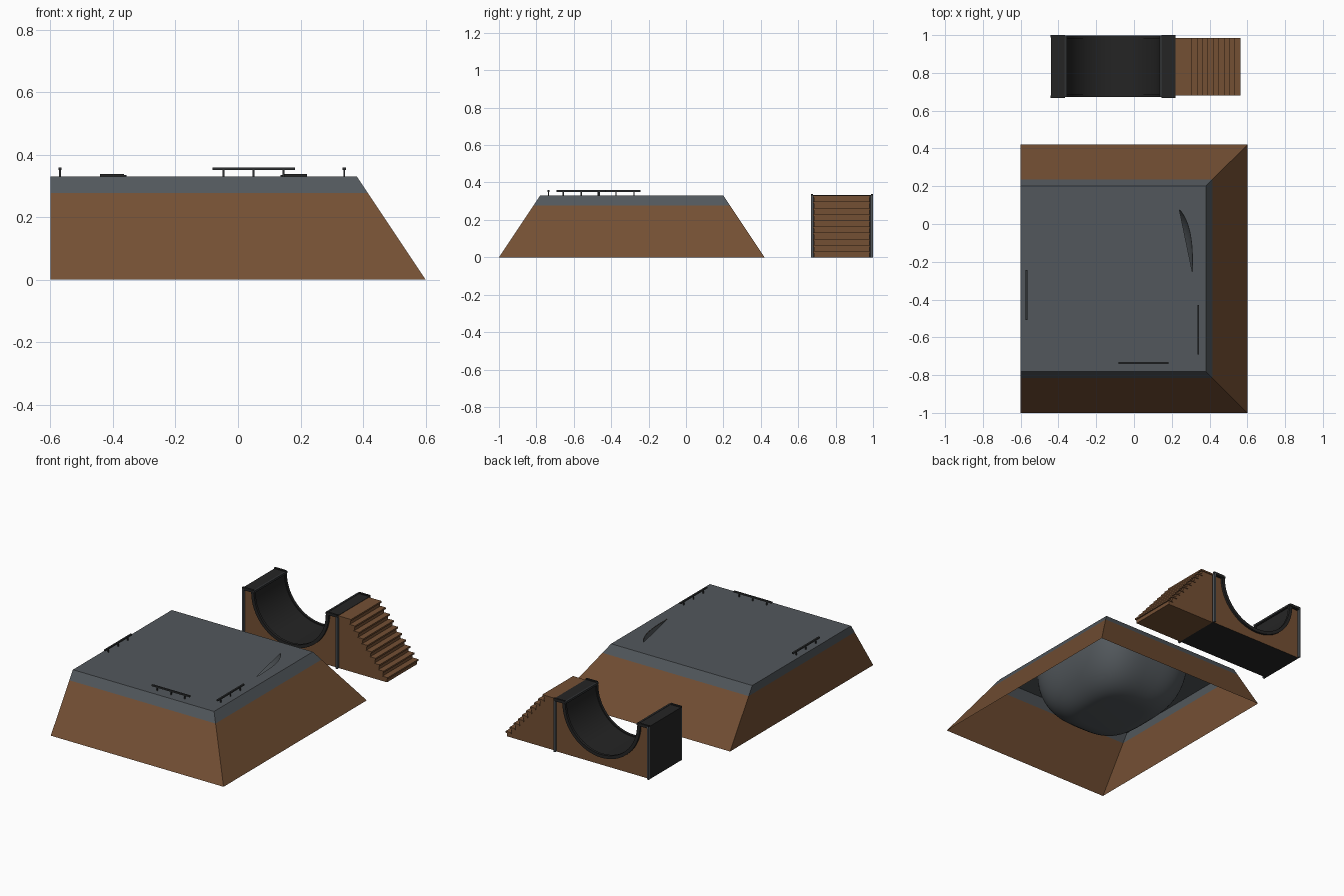
import bpy, bmesh, math

if "Cube" in bpy.data.objects:
    bpy.data.objects.remove(bpy.data.objects["Cube"])

def mat(name, r, g, b):
    m = bpy.data.materials.new(name)
    m.diffuse_color = (r, g, b, 1)
    m.use_nodes = True
    m.node_tree.nodes["Principled BSDF"].inputs["Base Color"].default_value = m.diffuse_color
    return m

WOOD = mat("brown_wood", 0.175, 0.08, 0.034)
CONCRETE = mat("slate_concrete", 0.085, 0.097, 0.107)
BLACK = mat("black_surface", 0.018, 0.018, 0.018)
METAL = mat("dark_metal", 0.03, 0.032, 0.034)

def finish(name, bm, mats, recalc=True, smooth=False):
    if recalc:
        bmesh.ops.recalc_face_normals(bm, faces=bm.faces[:])
    me = bpy.data.meshes.new(name)
    bm.to_mesh(me)
    bm.free()
    for m in mats:
        me.materials.append(m)
    ob = bpy.data.objects.new(name, me)
    bpy.context.collection.objects.link(ob)
    if smooth:
        bpy.context.view_layer.objects.active = ob
        ob.select_set(True)
        bpy.ops.object.shade_smooth_by_angle(angle=math.radians(35))
        ob.select_set(False)
    return ob

def box_into(bm, x0, x1, y0, y1, z0, z1):
    vs = bmesh.ops.create_cube(bm, size=1)["verts"]
    for v in vs:
        v.co = ((x0, x1)[v.co.x > 0], (y0, y1)[v.co.y > 0], (z0, z1)[v.co.z > 0])

def box(name, m, *d):
    bm = bmesh.new()
    box_into(bm, *d)
    return finish(name, bm, [m])

def extrude_xz(name, pts, y0, y1, mats, smooth=False):
    """Solid from an x-z outline, pulled from y0 to y1."""
    bm = bmesh.new()
    f = bm.faces.new([bm.verts.new((x, y0, z)) for x, z in pts])
    ext = bmesh.ops.extrude_face_region(bm, geom=[f])["geom"]
    for v in ext:
        if isinstance(v, bmesh.types.BMVert):
            v.co.y = y1
    return finish(name, bm, mats, smooth=smooth)

# ---- bowl outline (rounded rectangle) ----
CX, CY, HX, HY, TOP = -0.05, -0.26, 0.36, 0.42, 0.33

def rim(a):
    c, s, e = math.cos(a), math.sin(a), 2 / 3.2
    return (CX + HX * math.copysign(abs(c) ** e, c), CY + HY * math.copysign(abs(s) ** e, s))

# ---- mound: open-bottomed shell, brown walls with a concrete band ----
def ring(bm, z):
    k = 0.22 * z / TOP * 1.0
    return [bm.verts.new(p) for p in ((-0.6, -1 + k, z), (0.6 - k, -1 + k, z),
                                      (0.6 - k, 0.42 - k, z), (-0.6, 0.42 - k, z))]
bm = bmesh.new()
rings = [ring(bm, z) for z in (0, 0.277, TOP)]
for lvl in (0, 1):
    for i in range(4):
        j = (i + 1) % 4
        f = bm.faces.new((rings[lvl][i], rings[lvl][j], rings[lvl + 1][j], rings[lvl + 1][i]))
        f.material_index = lvl
finish("mound_walls", bm, [WOOD, CONCRETE], recalc=False)

# ---- deck on the mound, with the narrow crescent opening into the bowl ----
N = 96
arc = [p for p in (rim(2 * math.pi * i / N - math.pi) for i in range(N))
       if p[0] > CX and -0.31 < p[1] < 0.09]
arc.sort(key=lambda p: p[1])
a, b = arc[0], arc[-1]
bm = bmesh.new()
for pts in ([(-0.6, -0.78), (a[0], -0.78), a, b, (b[0], 0.2), (-0.6, 0.2)],
            [(a[0], -0.78), (0.38, -0.78), (0.38, 0.2), (b[0], 0.2)] + arc[::-1]):
    bm.faces.new([bm.verts.new((x, y, TOP)) for x, y in pts])
finish("mound_deck", bm, [CONCRETE], recalc=False)

# ---- bowl hanging inside the mound ----
bm = bmesh.new()
prev = None
for k in range(13):
    t = math.pi / 2 * k / 12
    s, z = 0.42 + 0.58 * math.cos(t), TOP - 0.001 - 0.31 * math.sin(t)
    cur = []
    for i in range(N):
        x, y = rim(2 * math.pi * i / N - math.pi)
        cur.append(bm.verts.new((CX + (x - CX) * s, CY + (y - CY) * s, z)))
    if prev:
        for i in range(N):
            j = (i + 1) % N
            bm.faces.new((prev[j], prev[i], cur[i], cur[j])).normal_flip()
    prev = cur
bm.faces.new(prev)
for f in bm.faces:
    f.normal_update()
    if f.normal.z < 0:
        f.normal_flip()
finish("bowl", bm, [CONCRETE], recalc=False, smooth=True)

# ---- three grind rails: centre, and whether they run along x ----
for name, x, y, along in (("front_rail", 0.05, -0.735, True),
                          ("right_rail", 0.34, -0.56, False),
                          ("left_rail", -0.57, -0.375, False)):
    bm = bmesh.new()
    def part(lo, hi, w, z0, z1):
        if along:
            box_into(bm, x + lo, x + hi, y - w, y + w, z0, z1)
        else:
            box_into(bm, x - w, x + w, y + lo, y + hi, z0, z1)
    part(-0.132, 0.132, 0.005, 0.35, 0.359)
    for o in (-0.096, 0, 0.096):
        part(o - 0.003, o + 0.003, 0.003, TOP, 0.352)
    finish(name, bm, [METAL])

# ---- half pipe body, with black riding surface ----
PX, PZ, R = -0.11, 0.32, 0.255
def arc_pts(r, n=32):
    return [(PX - r * math.cos(math.pi * i / n), PZ - r * math.sin(math.pi * i / n))
            for i in range(n + 1)]
inner = arc_pts(R)
body = [(-0.435, 0), (-0.435, 0.325), (PX - R, 0.325)] + inner + [(PX + R, 0.325), (0.215, 0.325), (0.215, 0)]
ob = extrude_xz("half_pipe_body", body, 0.685, 0.985, [WOOD, BLACK], smooth=True)
for p in ob.data.polygons:
    if abs(p.normal.y) < 0.5:
        p.material_index = 1

# trim strips along both curved edges
for name, y0, y1 in (("front_curve_trim", 0.672, 0.688), ("back_curve_trim", 0.982, 0.998)):
    extrude_xz(name, arc_pts(R - 0.006) + arc_pts(R + 0.014)[::-1], y0, y1, [BLACK], smooth=True)

# decks, copings and end panels, mirrored about the pipe centre
for side, s in (("left", -1), ("right", 1)):
    def bx(name, m, u0, u1, *rest):
        lo, hi = sorted((PX + s * u0, PX + s * u1))
        box(side + name, m, lo, hi, *rest)
    bx("_pipe_deck", BLACK, R - 0.005, 0.33, 0.675, 0.995, 0.318, 0.332)
    bx("_coping", METAL, R - 0.009, R + 0.003, 0.672, 0.998, 0.322, 0.334)
    bx("_end_panel", BLACK, 0.322, 0.33, 0.675, 0.995, 0, 0.325)
    for tag, y in (("front", 0.668), ("back", 0.988)):
        bx("_" + tag + "_post", CONCRETE, 0.319, 0.331, y, y + 0.012, 0, 0.33)
        bx("_" + tag + "_deck_lip", BLACK, R + 0.0, 0.331, y, y + 0.012, 0.322, 0.338)

# ---- stairs: stepped solid block plus overhanging treads ----
STEPS, X0, X1 = 10, 0.30, 0.555
run, rise = (X1 - X0) / (STEPS - 1), TOP / STEPS
prof = [(0.22, 0), (0.22, TOP - 0.002)]
for i in range(STEPS):
    x, z = X0 + i * run, TOP - 0.002 - i * rise
    prof += [(x, z), (x, max(z - rise, 0))]
prof[-1] = (X1, 0)
extrude_xz("stairs_block", prof, 0.685, 0.98, [WOOD])
bm = bmesh.new()
for i in range(STEPS):
    x, z = X0 + i * run, TOP - i * rise
    x_in = 0.22 if i == 0 else x - run - 0.002
    box_into(bm, x_in, x + 0.008, 0.68, 0.985, z - 0.01, z)
finish("stair_treads", bm, [WOOD])
